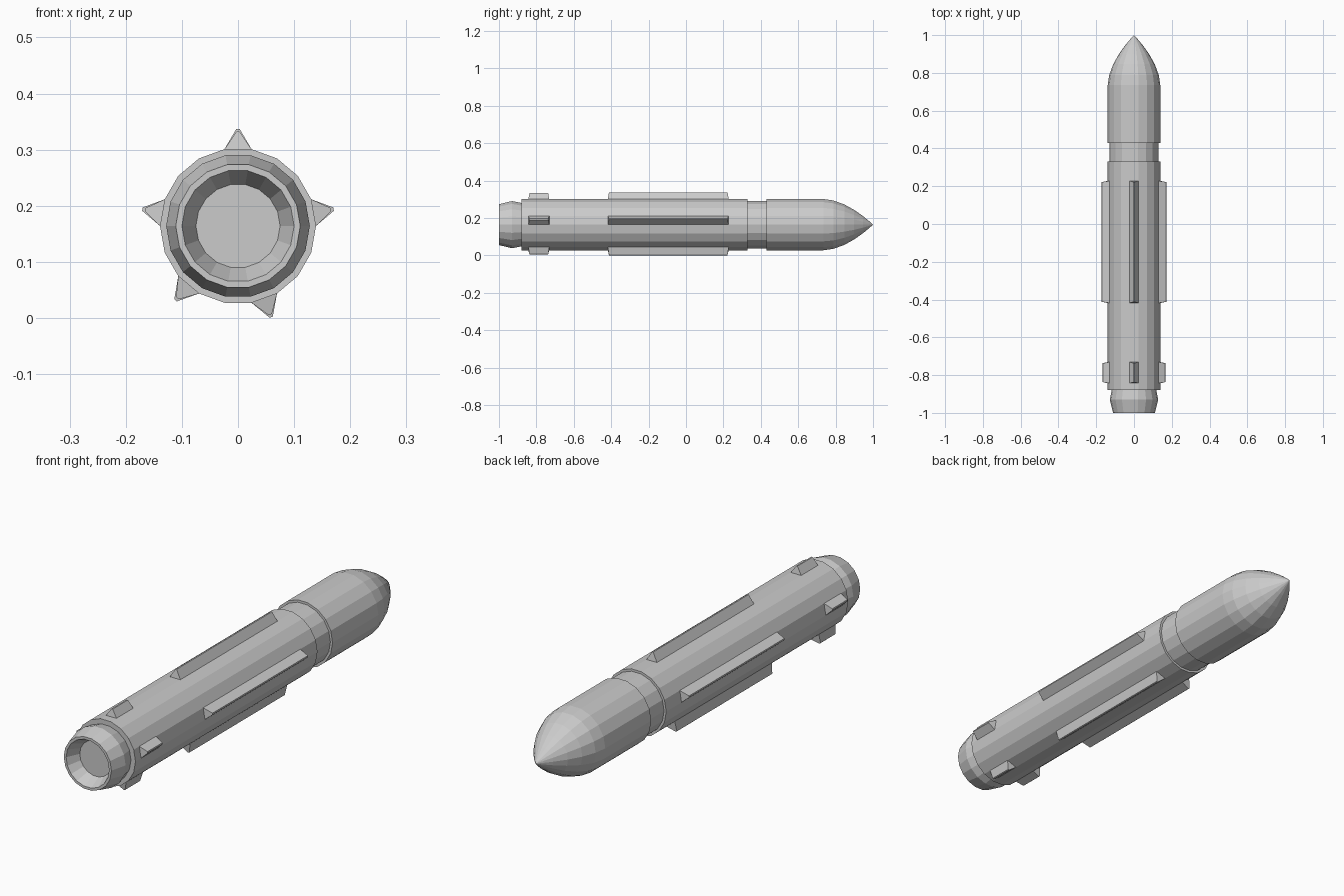
import bpy, bmesh
from math import sin, cos, radians

if "Cube" in bpy.data.objects:
    bpy.data.objects.remove(bpy.data.objects["Cube"])

SIDES = 18
CZ = 0.164       # height of the long axis
R = 0.139        # main tube radius


def finish(name, bm):
    bmesh.ops.recalc_face_normals(bm, faces=bm.faces)
    mesh = bpy.data.meshes.new(name)
    bm.to_mesh(mesh)
    bm.free()
    obj = bpy.data.objects.new(name, mesh)
    bpy.context.collection.objects.link(obj)
    return obj


def point(r, angle, y, side=0.0):
    """Point at radius r and angle round the axis, shifted sideways."""
    a = radians(angle)
    return (r * cos(a) - side * sin(a), y, CZ + r * sin(a) + side * cos(a))


def lathe(name, profile):
    """Closed faceted solid turned from (y, radius); radius 0 makes a tip."""
    bm = bmesh.new()
    rings = []
    for y, r in profile:
        if r == 0:
            rings.append([bm.verts.new((0, y, CZ))] * SIDES)
        else:
            rings.append([bm.verts.new(point(r, i * 360 / SIDES, y)) for i in range(SIDES)])
    for a, b in zip(rings, rings[1:]):
        for i in range(SIDES):
            j = (i + 1) % SIDES
            bm.faces.new(list(dict.fromkeys((a[i], a[j], b[j], b[i]))))
    for ring in (rings[0], rings[-1]):
        if ring[0] is not ring[1]:
            bm.faces.new(ring)
    return finish(name, bm)


def fin(name, angle, y0, y1, tip_r):
    """Wedge standing on one facet of the tube, with slightly drawn-in ends."""
    bm = bmesh.new()
    base_r = R * cos(radians(10))
    half = R * sin(radians(10))
    ends = []
    for y, inset in ((y0, 0.006), (y1, -0.006)):
        ends.append([bm.verts.new(point(base_r, angle, y, -half)),
                     bm.verts.new(point(tip_r, angle, y + inset, -0.003)),
                     bm.verts.new(point(tip_r, angle, y + inset, 0.003)),
                     bm.verts.new(point(base_r, angle, y, half))])
    a, b = ends
    for i in range(4):
        j = (i + 1) % 4
        bm.faces.new((a[i], a[j], b[j], b[i]))
    bm.faces.new(a)
    bm.faces.new(b)
    return finish(name, bm)


# Rounded pointed nose curve
NOSE_Y = 0.735
nose = []
for t in (0.2, 0.42, 0.62, 0.8, 0.92):
    nose.append((NOSE_Y + t * (1 - NOSE_Y), R * (1 - t ** 1.8)))

# Body: hollow nozzle, tube, groove and nose in one profile
lathe("body", [
    (-0.945, 0.075), (-1.0, 0.100), (-1.0, 0.111), (-0.93, 0.128),
    (-0.88, 0.118), (-0.88, R), (0.33, R), (0.33, 0.129),
    (0.43, 0.129), (0.43, R), (NOSE_Y, R)] + nose + [(1.0, 0)])

# Five long fins amidships and five short fins at the tail
for n, angle in enumerate((10, 90, 170, 230, 290), 1):
    fin(f"long_fin_{n}", angle, -0.418, 0.228, 0.173)
    fin(f"tail_fin_{n}", angle, -0.843, -0.731, 0.168)
